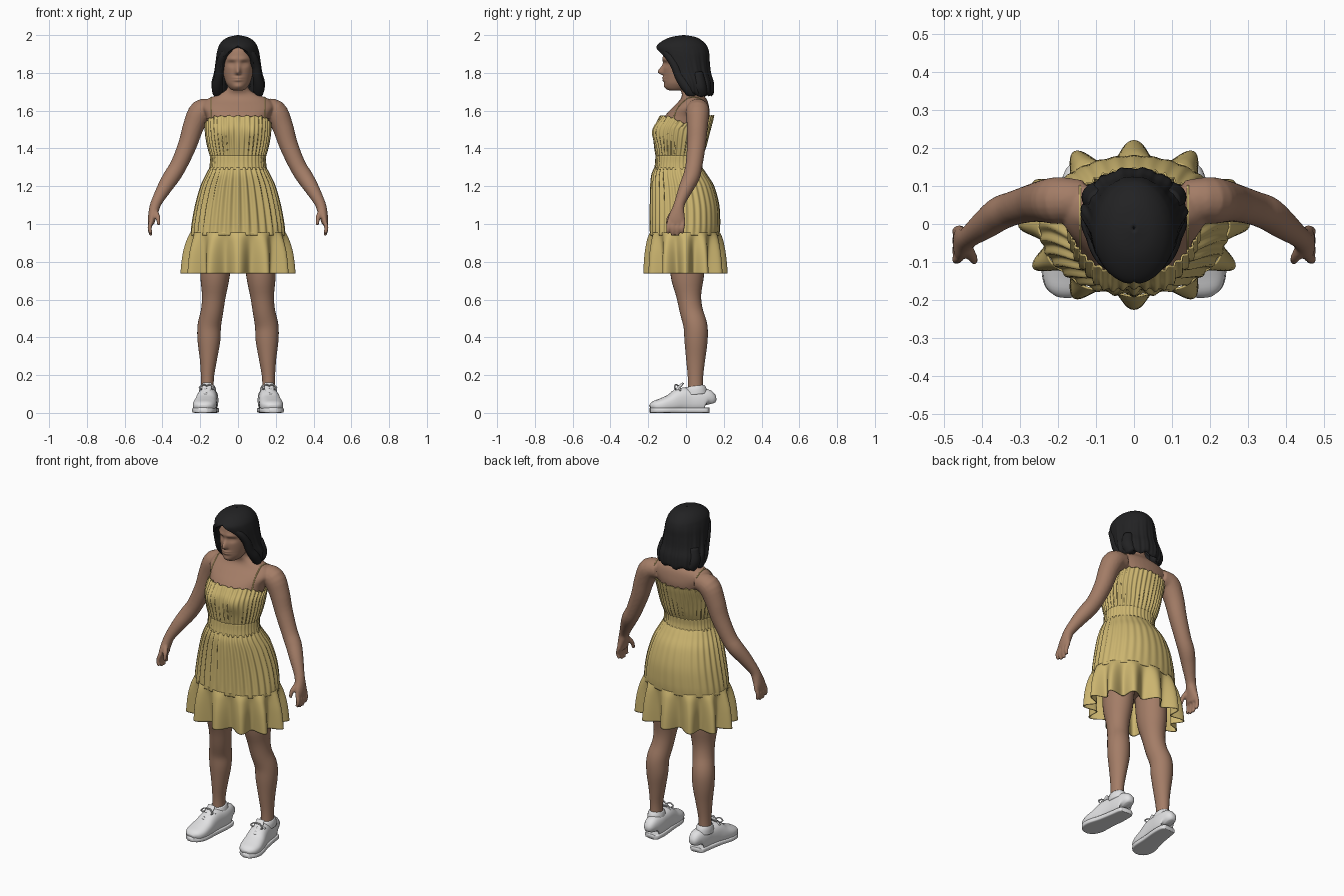
import bpy, bmesh, math
from mathutils import Vector


def material(name, rgb):
    m = bpy.data.materials.new(name)
    m.diffuse_color = (*rgb, 1)
    return m


SKIN = material("warm_skin", (0.37, 0.205, 0.135))
CLOTH = material("mustard_cloth", (0.60, 0.46, 0.16))
HAIR = material("black_hair", (0.016, 0.016, 0.017))
WHITE = material("white_leather", (0.75, 0.75, 0.76))


def spline(rows, sub):
    """Smoothly resample a list of equal-length number tuples."""
    out = []
    for i in range(len(rows) - 1):
        quad = zip(rows[max(i - 1, 0)], rows[i], rows[i + 1], rows[min(i + 2, len(rows) - 1)])
        quad = list(quad)
        for s in range(sub):
            t = s / sub
            out.append(tuple(b + 0.5 * t * (c - a + t * (2*a - 5*b + 4*c - d + t * (3*(b - c) + d - a)))
                             for a, b, c, d in quad))
    return out + [tuple(rows[-1])]


def grid(bm, rings, wrap=True, caps=True):
    vs = [[bm.verts.new(p) for p in r] for r in rings]
    n = len(vs[0])
    for a, b in zip(vs, vs[1:]):
        for j in range(n if wrap else n - 1):
            k = (j + 1) % n
            bm.faces.new((a[j], a[k], b[k], b[j]))
    if caps:
        bm.faces.new(vs[0][::-1])
        bm.faces.new(vs[-1])


def finish(bm, name, mat, closed=True):
    if closed:
        bmesh.ops.recalc_face_normals(bm, faces=bm.faces[:])
    me = bpy.data.meshes.new(name)
    bm.to_mesh(me)
    bm.free()
    for p in me.polygons:
        p.use_smooth = True
    me.materials.append(mat)
    ob = bpy.data.objects.new(name, me)
    bpy.context.collection.objects.link(ob)
    return ob


def spow(v, p):
    return math.copysign(abs(v) ** p, v)


def tube(bm, pts, side=1, ref=(0, 1, 0), n=20, sub=4, p=1.0):
    """Tube through (x, y, z, half width, half depth) points."""
    pts = [(side * q[0], *q[1:4], q[-1]) for q in pts]
    path = spline(pts, sub)
    rings = []
    for i, q in enumerate(path):
        t = Vector(path[min(i + 1, len(path) - 1)][:3]) - Vector(path[max(i - 1, 0)][:3])
        t.normalize()
        u = Vector(ref).cross(t).normalized()
        v = t.cross(u)
        angs = [2 * math.pi * j / n for j in range(n)]
        rings.append([Vector(q[:3]) + u * q[3] * spow(math.cos(a), p) + v * q[4] * spow(math.sin(a), p)
                      for a in angs])
    grid(bm, rings)


def stack(rows, n, sub, fn=None, p=1.0):
    """Horizontal oval rings from (z, half width, front y, back y, extra)."""
    rings = []
    for r in spline(rows, sub):
        ring = []
        for j in range(n):
            a = 2 * math.pi * j / n
            c, s = math.cos(a), math.sin(a)
            v = Vector((r[1] * spow(c, p), (r[2] + r[3]) / 2 + (r[3] - r[2]) / 2 * spow(s, p), r[0]))
            ring.append(fn(v, a, r) if fn else v)
        rings.append(ring)
    return rings


def gauss(d, w):
    return math.exp(-(d / w) ** 2)


# Torso, neck, arms and hands fused into one skin
bm = bmesh.new()
grid(bm, stack([(.86, .17, -.09, .11), (1.0, .2, -.11, .14), (1.15, .17, -.12, .11), (1.32, .132, -.13, .06),
                (1.42, .145, -.145, .085), (1.5, .155, -.15, .108), (1.57, .168, -.113, .125),
                (1.62, .19, -.068, .122), (1.66, .165, -.03, .11), (1.69, .095, -.022, .085),
                (1.72, .056, -.035, .065), (1.79, .054, -.05, .06)], 40, 4, p=.92))
for s in (1, -1):
    tube(bm, [(.13, .065, 1.61, .05), (.195, .062, 1.597, .062), (.235, .06, 1.52, .056), (.267, .055, 1.42, .05),
              (.315, .042, 1.31, .045), (.352, .028, 1.25, .045), (.39, .0, 1.19, .039), (.432, -.032, 1.115, .029),
              (.445, -.042, 1.075, .027, .034), (.456, -.05, 1.03, .021, .046), (.46, -.052, 1.0, .016, .042)], s)
    for k in range(4):  # fingers
        y = -.088 + k * .025
        tip = .938 + (.012 if k in (0, 3) else 0)
        tube(bm, [(.457, y, 1.02, .012), (.468, y - .006, .98, .012), (.46, y - .008, tip, .009)], s, n=10)
    tube(bm, [(.44, -.06, 1.07, .015), (.424, -.088, 1.035, .013), (.42, -.1, .995, .009)], s, n=10)
body = finish(bm, "torso_and_arms", SKIN)
rm = body.modifiers.new("fuse", 'REMESH')
rm.mode, rm.voxel_size, rm.use_smooth_shade = 'VOXEL', .006, True
sm = body.modifiers.new("soften", 'SMOOTH')
sm.factor, sm.iterations = .5, 5


# Head with nose, eye sockets, cheeks and lips
def face(v, a, r):
    if math.sin(a) < 0:
        x, z = abs(v.x), v.z
        w = .03 if z > 1.803 else .012
        d = .03 * gauss(x, .013) * gauss(z - 1.803, w)
        d -= .012 * gauss(x - .034, .02) * gauss(z - 1.848, .014)
        d += .004 * gauss(x - .034, .014) * gauss(z - 1.846, .008)
        d += .006 * gauss(x - .03, .03) * gauss(z - 1.872, .012)
        d += .009 * gauss(x, .024) * (gauss(z - 1.774, .006) + gauss(z - 1.761, .006))
        d += .006 * gauss(x, .025) * gauss(z - 1.728, .012)
        v.y -= d
    return v


bm = bmesh.new()
grid(bm, stack([(1.706, .02, -.08, -.02), (1.714, .04, -.102, .01), (1.74, .06, -.114, .04), (1.77, .072, -.117, .07),
                (1.81, .081, -.12, .09), (1.85, .086, -.121, .1), (1.89, .088, -.122, .1), (1.93, .08, -.112, .09),
                (1.965, .05, -.08, .06)], 96, 8, face))
finish(bm, "head", SKIN)

# Hair shell with a face opening (last value is the half angle in degrees)
bm = bmesh.new()
rings = []
for z, hw, yf, yb, op in spline([(1.682, .122, -.06, .135, 74), (1.70, .134, -.07, .147, 71),
                                 (1.75, .138, -.085, .146, 60), (1.80, .126, -.11, .132, 51),
                                 (1.86, .118, -.135, .126, 45), (1.90, .113, -.15, .124, 33),
                                 (1.93, .106, -.158, .117, 12), (1.95, .098, -.15, .106, 0),
                                 (1.972, .08, -.12, .083, 0), (1.99, .05, -.078, .05, 0),
                                 (2.0, .004, -.015, -.007, 0)], 4):
    op = math.radians(max(op, 0))
    ring = []
    for j in range(121):
        a = -math.pi / 2 + op + (2 * math.pi - 2 * op) * j / 120
        low = max(0, min(1, (1.95 - z) / .2))
        f = 1 + low * (.022 * math.cos(14 * a) + .012 * math.cos(31 * a))
        ring.append(Vector((hw * f * math.cos(a), (yf + yb) / 2 + (yb - yf) / 2 * f * math.sin(a),
                            z + .007 * math.cos(9 * a) * max(0, 1 - (z - 1.68) / .06))))
    rings.append(ring)
grid(bm, rings, wrap=False, caps=False)
bmesh.ops.remove_doubles(bm, verts=bm.verts[:], dist=.0002)
hair = finish(bm, "hair_shell", HAIR, closed=False)
sol = hair.modifiers.new("thick", 'SOLIDIFY')
sol.thickness, sol.offset = .022, -1

# Hair locks framing the face
bm = bmesh.new()
for s in (1, -1):
    tube(bm, [(.03, -.128, 1.935, .012), (.075, -.095, 1.895, .02), (.096, -.06, 1.84, .022), (.102, -.035, 1.78, .024),
              (.11, .0, 1.73, .029), (.108, .03, 1.69, .024), (.1, .04, 1.678, .01)], s)
    tube(bm, [(.09, .06, 1.8, .03), (.1, .07, 1.73, .038), (.085, .085, 1.685, .03)], s)
finish(bm, "hair_locks", HAIR)

# Legs
for s, side in ((1, "left"), (-1, "right")):
    bm = bmesh.new()
    tube(bm, [(.11, .01, .95, .085, .1), (.121, .007, .74, .079, .09), (.128, .015, .62, .063, .066),
              (.137, .028, .54, .059, .061), (.152, .05, .46, .062, .063), (.154, .053, .38, .06, .061),
              (.157, .051, .28, .045, .05), (.162, .05, .18, .034, .04), (.162, .05, .08, .036, .042)], s, n=28)
    finish(bm, side + "_leg", SKIN)

    # Shoe upper, collar, sole, tongue and laces
    bm = bmesh.new()
    tube(bm, [(.15, .121, .045, .02, .03), (.15, .112, .062, .04, .06), (.152, .07, .066, .048, .064),
              (.156, .02, .066, .05, .066), (.163, -.03, .066, .054, .065), (.171, -.08, .05, .06, .049),
              (.178, -.13, .039, .062, .038), (.183, -.168, .032, .05, .03), (.185, -.187, .025, .025, .018)],
         s, (0, 0, 1), 32, p=.8)
    tube(bm, [(.16, .052, .1, .046, .062), (.161, .05, .125, .044, .058), (.161, .048, .142, .039, .05)], s)
    finish(bm, side + "_shoe_upper", WHITE)
    bm = bmesh.new()
    tube(bm, [(.15, .122, .014, .025, .014), (.15, .11, .014, .045, .014), (.153, .05, .014, .052, .014),
              (.165, -.04, .014, .056, .014), (.178, -.12, .014, .065, .014), (.184, -.17, .014, .05, .014),
              (.186, -.19, .014, .022, .014)], s, (0, 0, 1), 24, p=.35)
    finish(bm, side + "_shoe_sole", WHITE)
    bm = bmesh.new()
    tube(bm, [(.172, -.085, .094, .02, .008), (.166, -.045, .128, .026, .008), (.163, -.015, .158, .024, .006)],
         s, (0, 0, 1), 12)
    for y, z in ((-.075, .105), (-.055, .122), (-.035, .138)):
        tube(bm, [(.13, y + .004, z - .02, .005), (.167, y, z + .004, .005), (.204, y + .004, z - .02, .005)],
             s, (0, 0, 1), 8)
    for d in (-1, 1):  # bow loops
        tube(bm, [(.166, -.04, .143, .004), (.166 + d * .02, -.055, .15, .004), (.166 + d * .038, -.06, .135, .004),
                  (.166 + d * .028, -.055, .125, .004)], s, (0, 1, .3), 8)
    finish(bm, side + "_shoe_laces", WHITE)


# Dress panels: pleated open sheets
def panel(name, rows, k, back, shape=None):
    def pleat(v, a, r):
        c, s = math.cos(a), math.sin(a)
        w = back + (1 - back) * (.5 - .5 * s)
        d = r[4] * w * math.cos(k * a)
        v += Vector((c * d, s * d, 0))
        return shape(v, a, r) if shape else v
    b = bmesh.new()
    grid(b, stack(rows, 240, 5, pleat, p=.96), caps=False)
    ob = finish(b, name, CLOTH, closed=False)
    ob.modifiers.new("thick", 'SOLIDIFY').thickness = .005


def bust(v, a, r):
    if math.sin(a) < 0:
        v.y -= .02 * gauss(abs(v.x) - .08, .05) * gauss(v.z - 1.49, .055)
    rise = max(0, v.z - 1.5) / .075
    v.z -= rise * (.04 * math.cos(a) ** 8 - .004 * math.cos(24 * a))
    return v


panel("skirt_ruffle", [(.738, .272, -.193, .188, .033), (.80, .271, -.195, .188, .028), (.86, .267, -.195, .186, .022),
                       (.92, .257, -.192, .182, .013), (.955, .249, -.188, .177, .003)], 12, 1)
panel("skirt", [(.94, .249, -.187, .176, .004), (1.0, .242, -.186, .18, .007), (1.1, .223, -.184, .175, .008),
                (1.2, .195, -.182, .148, .008), (1.26, .168, -.178, .112, .006), (1.30, .148, -.164, .085, .004)], 32, .2)
panel("waistband", [(1.288, .152, -.167, .088, .002), (1.325, .147, -.162, .082, .002),
                    (1.362, .147, -.16, .084, .002)], 40, 1)
panel("bodice", [(1.35, .143, -.156, .08, .003), (1.40, .156, -.163, .1, .005), (1.46, .168, -.167, .116, .005),
                 (1.51, .173, -.163, .13, .004), (1.545, .173, -.148, .14, .004), (1.572, .172, -.133, .146, .004)],
      40, 1, bust)

# Thin shoulder straps laid over the skin
bpy.context.view_layer.update()
skin = body.evaluated_get(bpy.context.evaluated_depsgraph_get())
bm = bmesh.new()
for s in (1, -1):
    pts = []
    for i in range(13):
        y = -.075 + i * .016
        hit, loc, _, _ = skin.ray_cast(Vector((s * .142, y, 2)), Vector((0, 0, -1)))
        if hit and loc.z > 1.5:
            pts.append((s * .142, y, loc.z, .003))
    if len(pts) > 2:
        tube(bm, pts, 1, (0, 0, 1), 8, 2)
finish(bm, "shoulder_straps", CLOTH)
